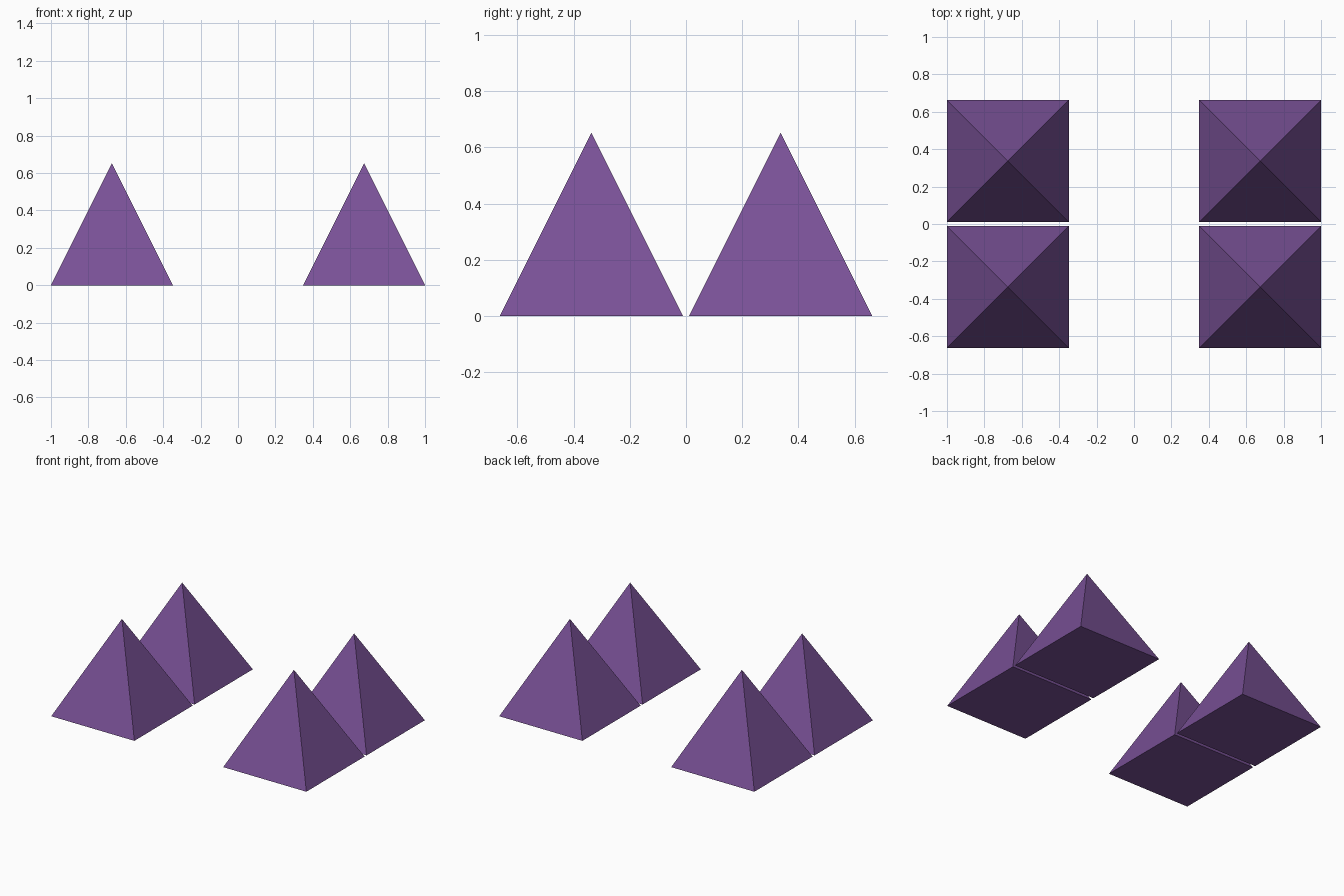
import bpy
import bmesh
from mathutils import Matrix

if "Cube" in bpy.data.objects:
    bpy.data.objects.remove(bpy.data.objects["Cube"])

HALF = 0.326      # half base width
HEIGHT = 0.652
CX, CY = 0.674, 0.337

purple = bpy.data.materials.new("purple")
purple.diffuse_color = (0.19, 0.082, 0.305, 1)
purple.use_nodes = True
purple.node_tree.nodes["Principled BSDF"].inputs["Base Color"].default_value = purple.diffuse_color


def pyramid(name, x, y):
    """Square pyramid with a closed base standing on z = 0."""
    bm = bmesh.new()
    base = [bm.verts.new((x + sx * HALF, y + sy * HALF, 0))
            for sx, sy in ((-1, -1), (1, -1), (1, 1), (-1, 1))]
    apex = bm.verts.new((x, y, HEIGHT))
    bm.faces.new(base[::-1])
    for i in range(4):
        bm.faces.new((base[i], base[(i + 1) % 4], apex))
    mesh = bpy.data.meshes.new(name)
    bm.to_mesh(mesh)
    bm.free()
    mesh.materials.append(purple)
    obj = bpy.data.objects.new(name, mesh)
    bpy.context.collection.objects.link(obj)


# Four spikes in two pairs, left and right
for side, sx in (("left", -1), ("right", 1)):
    for end, sy in (("front", -1), ("back", 1)):
        pyramid(f"{end}_{side}_spike", sx * CX, sy * CY)
